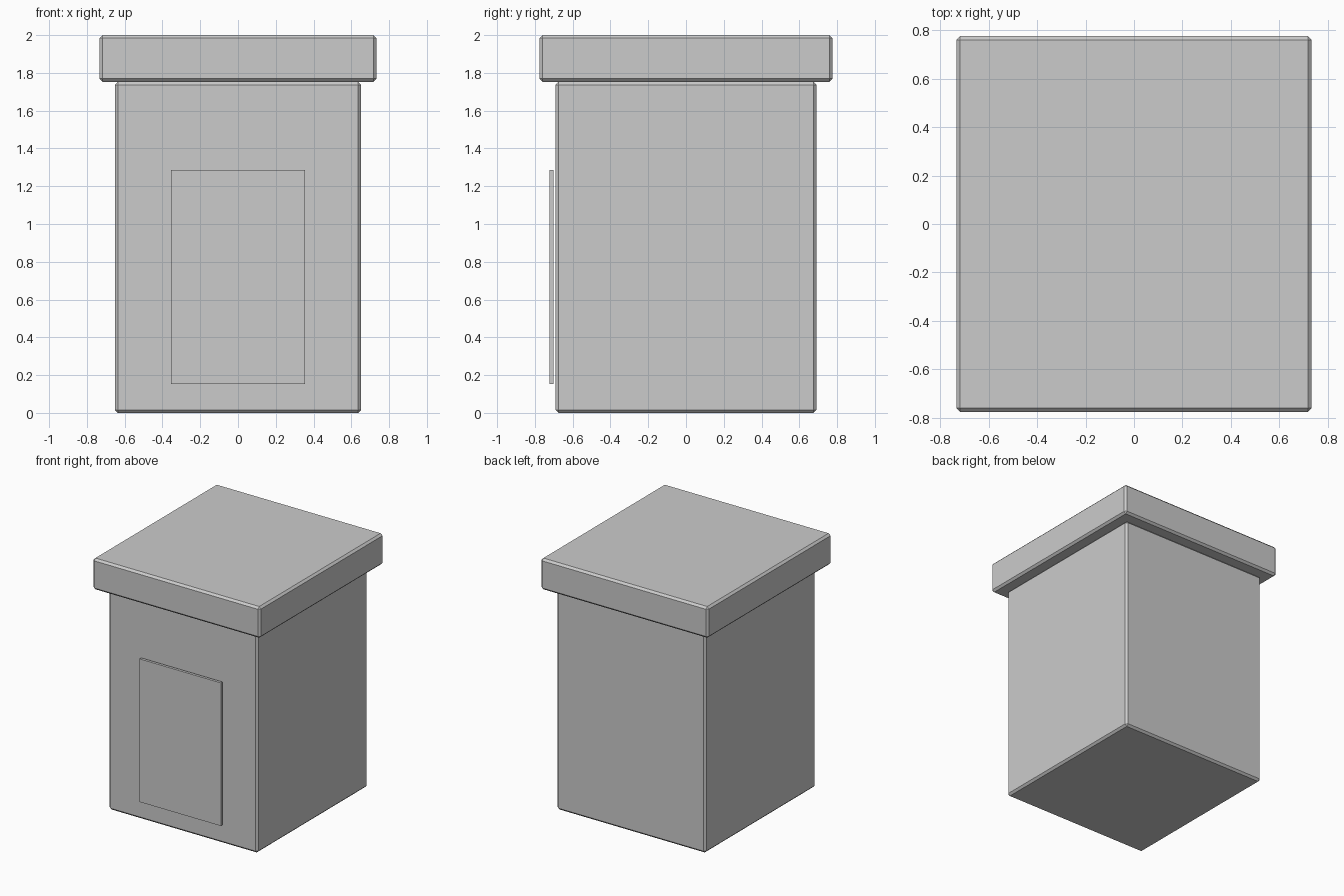
import bpy
import bmesh

if "Cube" in bpy.data.objects:
    bpy.data.objects.remove(bpy.data.objects["Cube"])


def box(name, lo, hi, bevel=0.0):
    """Box between two corners, with an optional single-segment chamfer."""
    bm = bmesh.new()
    bmesh.ops.create_cube(bm, size=1.0)
    for v in bm.verts:
        v.co = [(a + b) / 2 + c * (b - a) for a, b, c in zip(lo, hi, v.co)]
    if bevel:
        bmesh.ops.bevel(bm, geom=bm.edges[:], offset=bevel, segments=1,
                        affect='EDGES', profile=0.5)
    mesh = bpy.data.meshes.new(name)
    bm.to_mesh(mesh)
    bm.free()
    obj = bpy.data.objects.new(name, mesh)
    bpy.context.collection.objects.link(obj)
    return obj


# Main cabinet
box("cabinet_body", (-0.652, -0.69, 0.0), (0.652, 0.69, 1.753), 0.016)

# Overhanging lid
box("lid", (-0.733, -0.775, 1.753), (0.733, 0.775, 2.0), 0.016)

# Thin door panel, set just proud of the front face
box("door_panel", (-0.356, -0.723, 0.153), (0.356, -0.702, 1.285))
